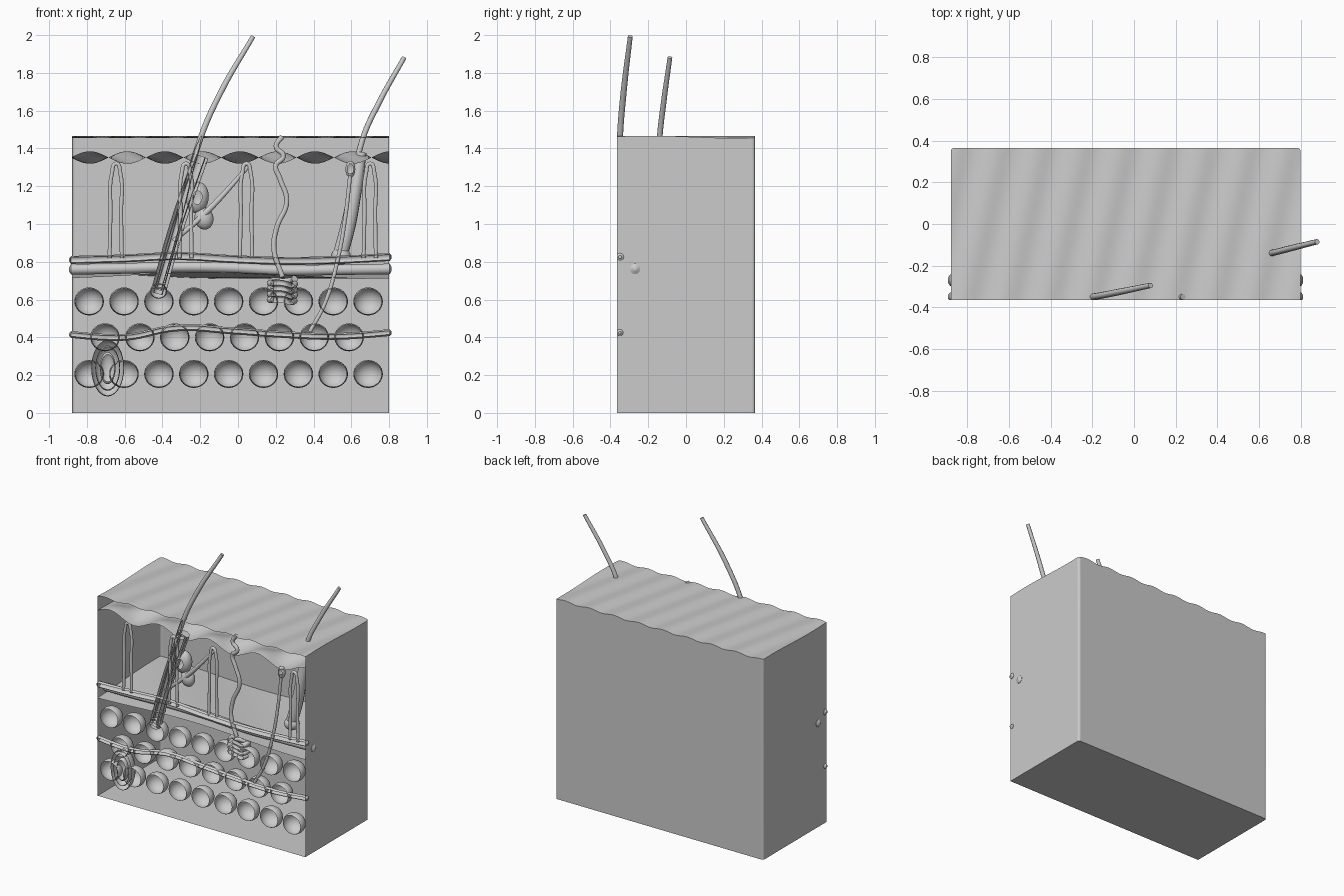
import bpy, bmesh, math
from mathutils import Matrix, Vector

if "Cube" in bpy.data.objects:
    bpy.data.objects.remove(bpy.data.objects["Cube"])

X0, X1, YF, YB = -0.88, 0.80, -0.365, 0.365   # block limits, YF is the open cut plane
NX, NY = 84, 36


def finish(bm, name, clip=True):
    """Cut away everything in front of the section plane and make the object."""
    if clip:
        bmesh.ops.bisect_plane(bm, geom=bm.verts[:] + bm.edges[:] + bm.faces[:], dist=1e-5,
                               plane_co=(0, YF, 0), plane_no=(0, -1, 0), clear_outer=True)
    me = bpy.data.meshes.new(name)
    bm.to_mesh(me)
    bm.free()
    ob = bpy.data.objects.new(name, me)
    bpy.context.collection.objects.link(ob)
    bpy.ops.object.select_all(action='DESELECT')
    ob.select_set(True)
    bpy.context.view_layer.objects.active = ob
    bpy.ops.object.shade_smooth_by_angle(angle=math.radians(40))
    return ob


def tube(name, pts, r, radii=None, sides=3):
    """Smooth tube through points, optional radius factor per point."""
    cu = bpy.data.curves.new(name, 'CURVE')
    cu.dimensions = '3D'
    cu.bevel_depth, cu.bevel_resolution = r, sides
    cu.resolution_u = 8
    cu.use_fill_caps = True
    sp = cu.splines.new('BEZIER')
    sp.bezier_points.add(len(pts) - 1)
    for i, p in enumerate(pts):
        b = sp.bezier_points[i]
        b.co = p
        b.handle_left_type = b.handle_right_type = 'AUTO'
        b.radius = radii[i] if radii else 1
    tmp = bpy.data.objects.new("tmp", cu)
    bpy.context.collection.objects.link(tmp)
    dg = bpy.context.evaluated_depsgraph_get()
    me = bpy.data.meshes.new_from_object(tmp.evaluated_get(dg))
    bm = bmesh.new()
    bm.from_mesh(me)
    bmesh.ops.remove_doubles(bm, verts=bm.verts, dist=1e-6)
    bpy.data.objects.remove(tmp)
    bpy.data.meshes.remove(me)
    return finish(bm, name)


def ellipsoid(name, c, r, tilt=0):
    bm = bmesh.new()
    m = Matrix.Translation(c) @ Matrix.Rotation(tilt, 4, 'Y') @ Matrix.Diagonal((*r, 1))
    bmesh.ops.create_uvsphere(bm, u_segments=24, v_segments=16, radius=1, matrix=m)
    return finish(bm, name)


# Height functions of the layer boundaries
def skin_top(x, y):
    return 1.461 + 0.006 * math.sin(2 * math.pi * (x - 0.22 * y) / 0.198)


def ridges(x, y):
    return 1.352 + 0.033 * math.sin(15.8 * (x - 0.11)) * math.cos(2 * math.pi * (y + 0.07) / 0.54)


def fat_top(x, y):
    return 0.728 + 0.016 * math.sin(3.5 * x + 4 * y - 2.8)


def base(x, y):
    return 0.0


def layer(name, low, high, cap_top):
    """Hollow tissue layer: floor, three walls, optional top; open at the front."""
    bm = bmesh.new()

    def grid(f, faces):
        g = [[None] * (NY + 1) for _ in range(NX + 1)]
        for i in range(NX + 1):
            for j in range(NY + 1):
                if faces or i in (0, NX) or j == NY:
                    x, y = X0 + (X1 - X0) * i / NX, YF + (YB - YF) * j / NY
                    g[i][j] = bm.verts.new((x, y, f(x, y)))
        if faces:
            for i in range(NX):
                for j in range(NY):
                    bm.faces.new((g[i][j], g[i + 1][j], g[i + 1][j + 1], g[i][j + 1]))
        return g

    lo, hi = grid(low, True), grid(high, cap_top)
    rim = [(0, j) for j in range(NY)] + [(i, NY) for i in range(NX)] + \
          [(NX, j) for j in range(NY, -1, -1)]
    for (a, b), (c, d) in zip(rim, rim[1:]):
        bm.faces.new((lo[a][b], lo[c][d], hi[c][d], hi[a][b]))
    bmesh.ops.recalc_face_normals(bm, faces=bm.faces)
    # soft vertical back corners
    edges = [e for e in bm.edges if all(abs(v.co.y - YB) < 1e-5 for v in e.verts)
             and (e.verts[0].co - e.verts[1].co).xy.length < 1e-5
             and min(abs(e.verts[0].co.x - X0), abs(e.verts[0].co.x - X1)) < 1e-5]
    bmesh.ops.bevel(bm, geom=edges, offset=0.014, segments=3, affect='EDGES', profile=0.5)
    return finish(bm, name, clip=False)


layer("epidermis", ridges, skin_top, True)
layer("dermis", fat_top, ridges, False)
layer("hypodermis", base, fat_top, False)

# Fat lobules, cut open at the section plane
for row, (z, start, n) in enumerate(((0.59, -0.788, 9), (0.40, -0.704, 8), (0.206, -0.788, 9))):
    for i in range(n):
        ellipsoid(f"fat_lobule_{row}_{i}", (start + 0.1846 * i, -0.335, z), (0.078, 0.075, 0.074))


# Horizontal blood vessels and nerve
def vessel(name, y, r, zs):
    n = len(zs)
    xs = [-0.883 + 1.686 * i / (n - 1) for i in range(n)]
    pts = [(-0.894, y, zs[0])] + [(x, y, z) for x, z in zip(xs, zs)] + [(0.813, y, zs[-1])]
    tube(name, pts, r, [0.4] + [1] * n + [0.4], 4)


vessel("artery", -0.35, 0.021, (0.81, 0.818, 0.83, 0.815, 0.805, 0.81, 0.825))
vessel("vein", -0.27, 0.028, (0.76, 0.765, 0.772, 0.768, 0.755, 0.758, 0.762))
vessel("deep_nerve", -0.35, 0.018, (0.415, 0.40, 0.45, 0.435, 0.415, 0.405, 0.425))

# Capillary hairpin loops
for i, x in enumerate((-0.645, -0.275, 0.045, 0.70)):
    tube(f"capillary_loop_{i}", [(x - 0.035, -0.35, 0.82), (x - 0.03, -0.35, 1.05),
         (x - 0.022, -0.35, 1.27), (x, -0.35, 1.32), (x + 0.022, -0.35, 1.27),
         (x + 0.026, -0.35, 1.05), (x + 0.03, -0.35, 0.82)], 0.011)

# Front hair with sheaths, bulb, oil glands and muscle
tube("hair_front", [(-0.42, -0.355, 0.65), (-0.32, -0.355, 1.0), (-0.20, -0.35, 1.45),
                    (-0.09, -0.33, 1.70), (0.08, -0.295, 1.993)], 0.016, [1, 1, 1, 1, 0.8])
for nm, r in (("outer_sheath", 0.042), ("inner_sheath", 0.027)):
    tube("front_" + nm, [(-0.425, -0.35, 0.63), (-0.32, -0.35, 1.0), (-0.195, -0.35, 1.36)], r)
ellipsoid("front_hair_bulb", (-0.42, -0.345, 0.645), (0.045, 0.045, 0.04))
ellipsoid("oil_gland_upper", (-0.215, -0.32, 1.14), (0.06, 0.05, 0.083), 0.1)
ellipsoid("oil_gland_lower", (-0.18, -0.32, 1.03), (0.05, 0.042, 0.06), -0.2)
tube("hair_muscle", [(-0.34, -0.345, 0.91), (-0.16, -0.345, 1.07), (0.06, -0.345, 1.31)],
     0.015, [0.8, 1.1, 0.7])

# Rear hair with follicle
tube("hair_rear", [(0.545, -0.16, 0.83), (0.60, -0.15, 1.15), (0.66, -0.14, 1.45),
                   (0.74, -0.12, 1.63), (0.88, -0.085, 1.882)], 0.015, [1, 1, 1, 1, 0.85])
tube("rear_follicle", [(0.54, -0.155, 0.83), (0.585, -0.15, 1.0), (0.62, -0.15, 1.18),
                       (0.655, -0.145, 1.38)], 0.04, [1, 1, 0.9, 0.65], 4)
ellipsoid("rear_hair_bulb", (0.545, -0.155, 0.83), (0.052, 0.052, 0.045))

# Touch receptor and its nerve fibre
ellipsoid("touch_receptor", (0.595, -0.345, 1.29), (0.026, 0.026, 0.044))
tube("nerve_fibre", [(0.38, -0.35, 0.43), (0.46, -0.35, 0.58), (0.53, -0.35, 0.82),
                     (0.57, -0.35, 1.05), (0.595, -0.35, 1.27)], 0.011)

# Layered pressure receptor, nested shells cut open
for i, (rx, rz) in enumerate(((0.087, 0.15), (0.066, 0.12), (0.042, 0.085))):
    ellipsoid(f"pressure_receptor_shell_{i}", (-0.69, -0.345, 0.237), (rx, rx * 0.9, rz))

# Sweat duct and coiled gland
duct = [(0.235, 1.465), (0.202, 1.41), (0.24, 1.36), (0.20, 1.31), (0.222, 1.24), (0.258, 1.12),
        (0.205, 0.98), (0.19, 0.87), (0.235, 0.72)]
tube("sweat_duct", [(x, -0.35, z) for x, z in duct], 0.014)
coil = []
for k in range(4 * 8 + 1):
    a = k * math.pi / 4
    coil.append((0.235 + 0.065 * math.cos(a), -0.32 + 0.05 * math.sin(a),
                 0.705 - 0.115 * k / 32 + 0.006 * math.sin(3 * a + 1)))
tube("sweat_gland_coil", coil, 0.018)
